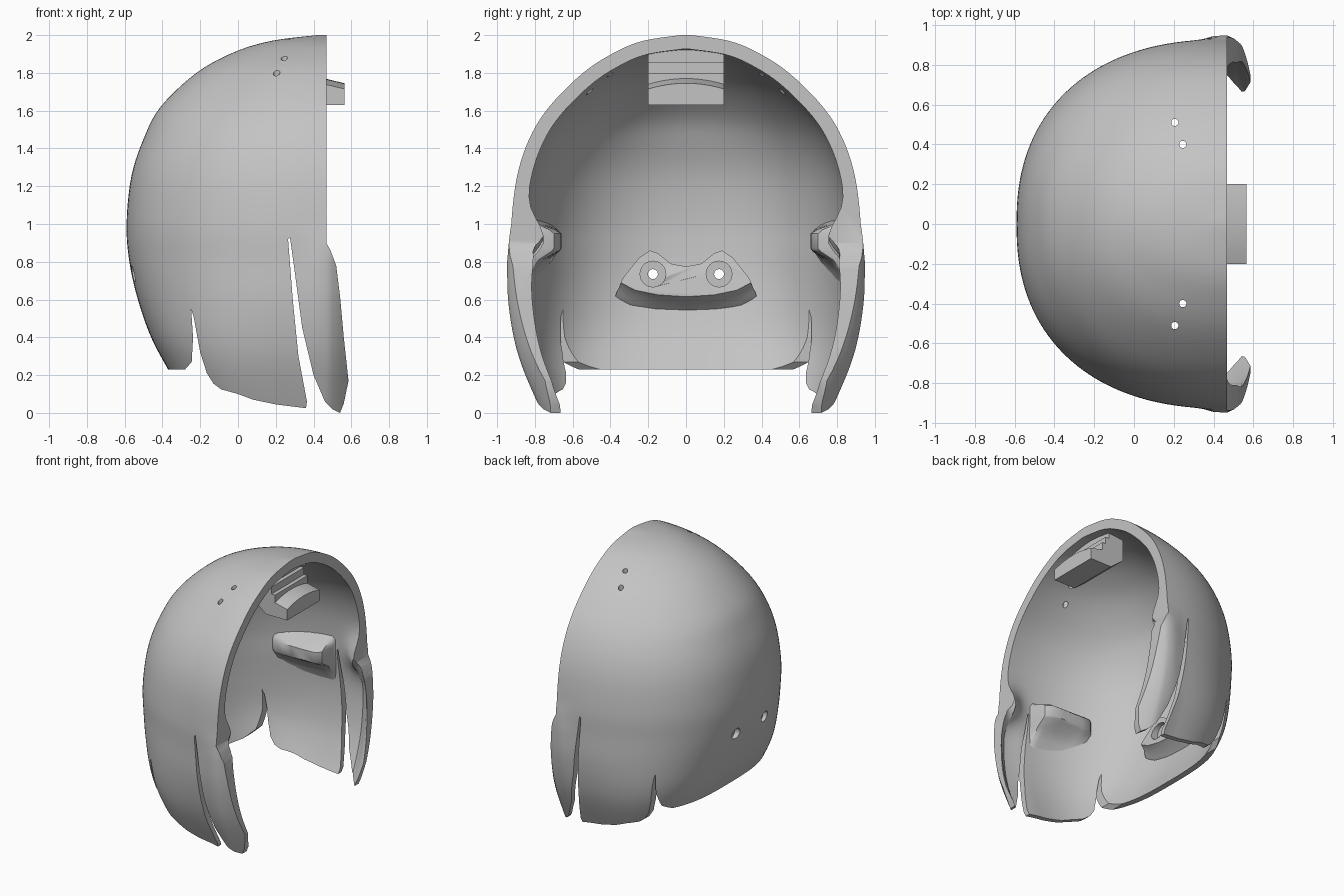
import bpy, bmesh, math
from mathutils import Vector

cube = bpy.data.objects.get("Cube")
if cube:
    bpy.data.objects.remove(cube, do_unlink=True)

grey = bpy.data.materials.new("plain_grey")
grey.use_nodes = True
GREY = (0.55, 0.55, 0.55, 1)
grey.diffuse_color = GREY
grey.node_tree.nodes["Principled BSDF"].inputs["Base Color"].default_value = GREY


def loft(name, loops):
    """Closed solid through equal-length closed loops, capped at both ends."""
    bm = bmesh.new()
    rings = [[bm.verts.new(p) for p in loop] for loop in loops]
    count = len(rings[0])
    for a, b in zip(rings, rings[1:]):
        for i in range(count):
            j = (i + 1) % count
            bm.faces.new((a[i], a[j], b[j], b[i]))
    bm.faces.new(rings[0])
    bm.faces.new(rings[-1])
    bmesh.ops.recalc_face_normals(bm, faces=bm.faces)
    mesh = bpy.data.meshes.new(name)
    bm.to_mesh(mesh)
    bm.free()
    mesh.materials.append(grey)
    obj = bpy.data.objects.new(name, mesh)
    bpy.context.collection.objects.link(obj)
    return obj


def cylinder(name, start, end, radius, sides=24):
    start, end = Vector(start), Vector(end)
    turn = (end - start).to_track_quat('Z', 'Y')
    ring = [turn @ Vector((radius * math.cos(k * math.tau / sides),
                           radius * math.sin(k * math.tau / sides), 0)) for k in range(sides)]
    return loft(name, [[start + p for p in ring], [end + p for p in ring]])


def cut(obj, tools, operation='DIFFERENCE'):
    for tool in tools:
        tool.hide_render = True
        mod = obj.modifiers.new("cut", 'BOOLEAN')
        mod.operation, mod.solver, mod.object = operation, 'EXACT', tool
    bpy.context.view_layer.update()
    graph = bpy.context.evaluated_depsgraph_get()
    mesh = bpy.data.meshes.new_from_object(obj.evaluated_get(graph))
    obj.modifiers.clear()
    obj.data = mesh


def smooth(obj, angle=30):
    bpy.ops.object.select_all(action='DESELECT')
    obj.select_set(True)
    bpy.context.view_layer.objects.active = obj
    bpy.ops.object.shade_smooth_by_angle(angle=math.radians(angle))


# Shell profile: height, back depth, half width, roundness
RIM = 0.468
KEYS = [Vector(k) for k in (
    (-.1, -.2, .69, 3.4), (0, -.24, .74, 3.4), (.23, -.37, .84, 3.1), (.4, -.46, .89, 2.8),
    (.6, -.53, .92, 2.5), (.8, -.575, .925, 2.35), (1, -.59, .925, 2.3),
    (1.25, -.565, .895, 2.25), (1.45, -.5, .83, 2.2), (1.62, -.41, .725, 2.1),
    (1.8, -.22, .545, 2.1), (1.91, -.02, .375, 2), (1.97, .18, .225, 2), (2, .42, .03, 2))]


def spline(keys, steps):
    out = []
    for i in range(len(keys) - 1):
        a, b, c, d = (keys[max(0, min(len(keys) - 1, i + k))] for k in (-1, 0, 1, 2))
        for s in range(steps):
            t = s / steps
            out.append(0.5 * (2 * b + (c - a) * t + (2 * a - 5 * b + 4 * c - d) * t * t
                              + (3 * b - a - 3 * c + d) * t ** 3))
    return out + [keys[-1]]


def shell_row(z, back, width, power, half=40):
    low = max(0, min(1, (1 - z) / 0.2))      # cheek flaps flare, then curl in
    side = [(x, width) for x in (.62, .58, .54, .5)]
    for k in range(half + 1):
        phi = math.pi / 2 * (1 - k / half)
        t = max(0, math.cos(phi)) ** (2 / power)
        side.append((RIM + (back - RIM) * t, width * math.sin(phi) ** (2 / power)))
    pts = []
    for x, y in side:
        if y > 1e-6:
            y += low * (.025 * math.exp(-((x - .44) / .08) ** 2) - 4.5 * max(0, x - .46) ** 2)
        pts.append(Vector((x, max(y, 0), z)))
    return [Vector((p.x, -p.y, p.z)) for p in pts] + pts[-2::-1]


def thickness(p):
    wall = .035 + .04 * max(0, min(1, (p.z - .1) / .8))
    lip = math.exp(-((p.z - .93) / .13) ** 2) * math.exp(-((p.x - .47) / .11) ** 2)
    return wall + .11 * lip


outer = [shell_row(*k) for k in spline(KEYS, 5)]
inner = []
rows, cols = len(outer), len(outer[0])
for i in range(rows):
    ring = []
    for j in range(cols):
        across = outer[i][min(j + 1, cols - 1)] - outer[i][max(j - 1, 0)]
        up = outer[min(i + 1, rows - 1)][j] - outer[max(i - 1, 0)][j]
        p = outer[i][j]
        q = p + across.cross(up).normalized() * thickness(p)
        if j in (0, cols - 1):
            q.x += .1
        if i == 0:
            q.z -= .1
        ring.append(q)
    inner.append(ring)

shell = loft("helmet_shell", outer)
cavity = loft("cavity_cutter", inner)

# Side outline with the rear notch, the cheek slot and the straight front rim
OUTLINE = [(-.8, 2.2), (-.8, .23), (-.28, .23), (-.245, .27), (-.238, .4), (-.248, .55),
           (-.235, .51), (-.2, .32), (-.165, .21), (-.13, .155), (-.09, .125), (0, .1),
           (.08, .07), (.2, .045), (.36, .025), (.365, .06), (.32, .3), (.29, .6),
           (.265, .92), (.275, .93), (.3, .75), (.34, .45), (.4, .2), (.46, .06),
           (.5, .02), (.54, 0), (.56, .05), (.585, .17), (.56, .4), (.54, .62),
           (.52, .78), (.49, .86), (RIM, .9), (RIM, 2.2)]
trim = loft("outline_cutter", [[(x, y, z) for x, z in OUTLINE] for y in (-1.4, 1.4)])

# Screw holes in the crown and the back
holes, bores = [], []
for s in (-1, 1):
    for x, y in ((.205, .51), (.245, .4)):
        holes.append(cylinder("crown_hole_cutter", (x, s * y, 1.5), (x, s * y, 2.2), .018))
    y, z = s * .175, .735
    bores.append(cylinder("back_hole_cutter", (-.9, y, z), (0, y, z), .026))
    bores.append(cylinder("outer_recess_cutter", (-.9, y, z), (-.515, y, z), .042))
cut(shell, [cavity])
cut(shell, [trim], 'INTERSECT')
cut(shell, holes + bores)
smooth(shell)

# Winged mounting pad inside the back
WING = [(0, .775), (.08, .79), (.15, .845), (.19, .86), (.25, .82), (.33, .72),
        (.345, .69), (.27, .65), (.15, .625), (0, .615)]
WING += [(-y, z) for y, z in WING[-2:0:-1]]


def wing_loop(x, bow, drop, grow):
    loop = []
    for y, z in WING:
        low = max(0, (.86 - z) / .24)
        y *= 1 + grow * low
        loop.append((x + bow * y * y + .04 * low, y, z - drop * low))
    return loop


pad = loft("rear_mounting_pad", [wing_loop(-.535, .6, .1, .12), wing_loop(-.49, .45, .065, .08),
                                 wing_loop(-.45, .3, .03, .03), wing_loop(-.4, .15, 0, 0)])
sinks = [cylinder("counterbore_cutter", (-.42, s * .175, .735), (-.2, s * .175, .735), .068, 32)
         for s in (-1, 1)]
cut(pad, sinks + bores)
smooth(pad, 40)

# Side ledges inside each ear, with a hollow sweep below: x, wall y, face y
LEDGE = [(-.21, .73, .715), (-.16, .75, .67), (-.08, .79, .66), (0, .815, .66),
         (.1, .84, .66), (.19, .855, .665), (.235, .86, .7), (.255, .865, .8)]


def ledge_loop(x, wall, face, s):
    depth = wall - face
    section = [(0, 1.04), (.4, 1.0), (.85, .97), (1, .95), (1, .87), (.92, .855), (.5, .81),
               (.2, .74), (0, .65)]
    return [(x, s * (wall - depth * d), z) for d, z in section]


for s, label in ((-1, "front"), (1, "rear")):
    smooth(loft(label + "_side_ledge", [ledge_loop(*k, s) for k in LEDGE]), 40)

# Stepped, arched latch block under the front rim
BLOCK = [(.565, 1.63, 0), (.565, 1.715, 1), (.46, 1.74, 1), (.46, 1.8, 0), (.43, 1.8, 0),
         (.43, 1.855, 0), (.4, 1.855, 0), (.4, 1.93, 0), (.27, 1.91, 0), (.27, 1.72, 0),
         (.38, 1.63, 0)]
block_loops = []
for k in range(13):
    y = -.2 + .4 * k / 12
    arch = .03 * (1 - (y / .2) ** 2)
    block_loops.append([(x, y, z + arch * a) for x, z, a in BLOCK])
smooth(loft("front_latch_block", block_loops))

# Remove the used cutters
for tool in holes + bores + sinks + [cavity, trim]:
    bpy.data.objects.remove(tool, do_unlink=True)
